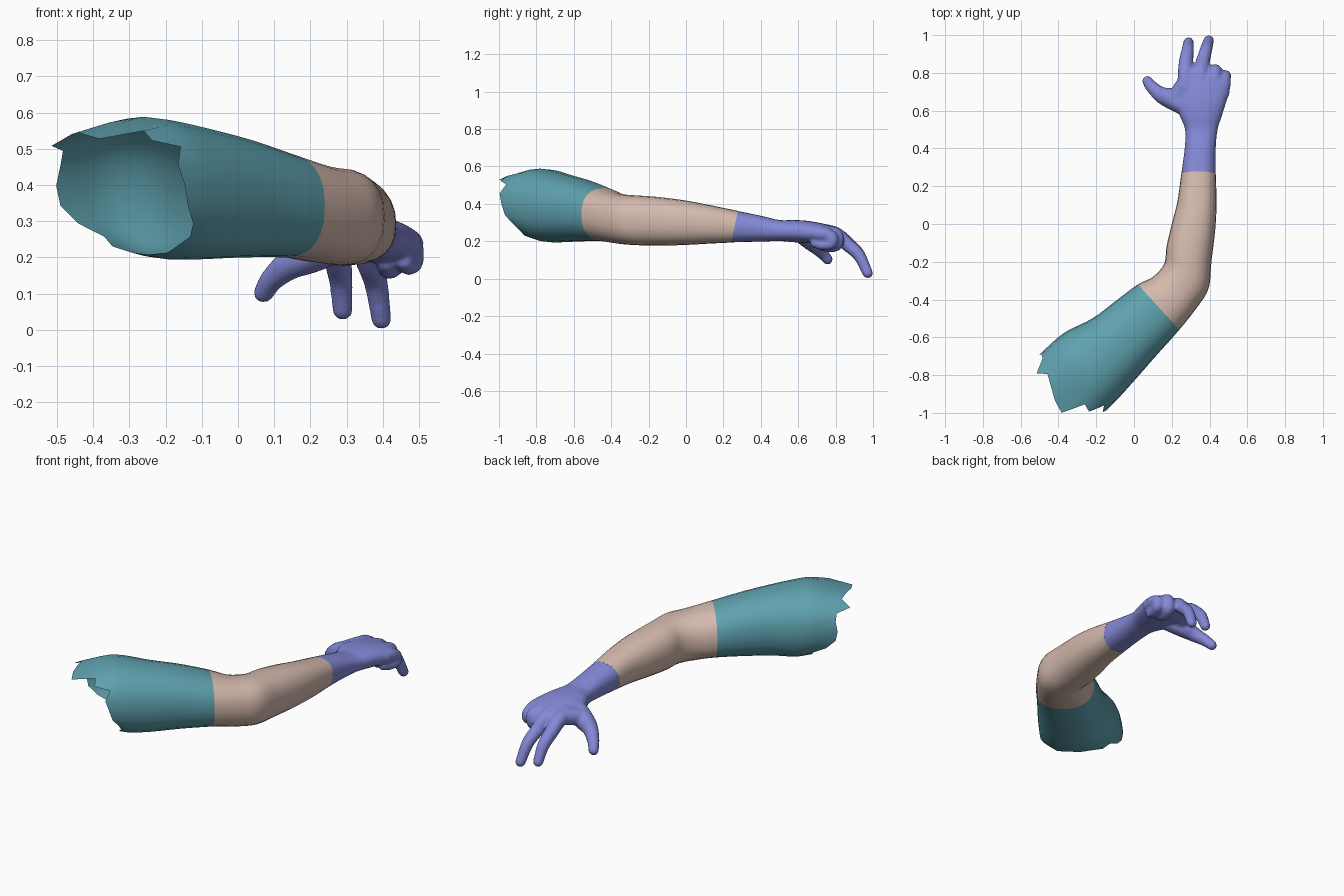
import bpy, bmesh, math
from mathutils import Vector, Matrix

if "Cube" in bpy.data.objects:
    bpy.data.objects.remove(bpy.data.objects["Cube"])

N, SUB = 24, 4          # vertices per ring, rings per section


def spline(pts, sub):
    """Catmull-Rom through tuples of any size."""
    p = [tuple(2 * a - b for a, b in zip(pts[0], pts[1]))] + list(pts)
    p.append(tuple(2 * a - b for a, b in zip(pts[-1], pts[-2])))
    out = []
    for i in range(1, len(p) - 2):
        for s in range(sub):
            t = s / sub
            out.append([0.5 * (2 * b + (c - a) * t + (2 * a - 5 * b + 4 * c - d) * t * t
                               + (3 * b - a - 3 * c + d) * t ** 3)
                        for a, b, c, d in zip(*p[i - 1:i + 3])])
    return out + [list(pts[-1])]


def ring(sec):
    """Rounded cross-section between a left and a right edge point."""
    lx, ly, rx, ry, zb, zt = sec
    pts = []
    for k in range(N):
        a = 2 * math.pi * k / N
        c, s = math.cos(a), math.sin(a)
        u = math.copysign(abs(c) ** 0.86, c)
        v = math.copysign(abs(s) ** 0.86, s)
        pts.append(Vector(((lx + rx) / 2 + u * (lx - rx) / 2,
                           (ly + ry) / 2 + u * (ly - ry) / 2,
                           (zb + zt) / 2 + v * (zt - zb) / 2)))
    return pts


def loft(bm, rings, capped=False):
    rows = [[bm.verts.new(p) for p in r] for r in rings]
    for a, b in zip(rows, rows[1:]):
        for k in range(N):
            j = (k + 1) % N
            bm.faces.new((a[k], a[j], b[j], b[k]))
    if capped:
        bm.faces.new(rows[0])
        bm.faces.new(rows[-1])
    bmesh.ops.recalc_face_normals(bm, faces=bm.faces)


def cut(bm, **side):
    """Trim at the slanted wrist plane."""
    bmesh.ops.bisect_plane(bm, geom=bm.verts[:] + bm.edges[:] + bm.faces[:],
                           plane_co=(0.34, 0.26, 0.28), plane_no=(0, 1, -0.22), **side)


def finish(name, bm, color):
    me = bpy.data.meshes.new(name)
    bm.to_mesh(me)
    bm.free()
    ob = bpy.data.objects.new(name, me)
    bpy.context.collection.objects.link(ob)
    mat = bpy.data.materials.new(name + "_color")
    mat.diffuse_color = (*color, 1)
    mat.use_nodes = True
    mat.node_tree.nodes["Principled BSDF"].inputs["Base Color"].default_value = mat.diffuse_color
    me.materials.append(mat)
    me.shade_smooth()
    return ob


# Sections from shoulder to knuckles: left x,y, right x,y, bottom z, top z
sections = [
    (-0.46, -0.65, -0.14, -0.98, 0.208, 0.592),
    (-0.36, -0.57, -0.08, -0.92, 0.195, 0.583),
    (-0.22, -0.50, 0.01, -0.82, 0.195, 0.558),
    (-0.10, -0.41, 0.115, -0.70, 0.200, 0.528),
    (0.02, -0.32, 0.24, -0.56, 0.200, 0.485),
    (0.10, -0.28, 0.335, -0.44, 0.187, 0.455),
    (0.16, -0.21, 0.395, -0.34, 0.180, 0.446),
    (0.172, -0.12, 0.41, -0.20, 0.177, 0.438),
    (0.20, 0.00, 0.43, -0.03, 0.180, 0.420),
    (0.23, 0.12, 0.437, 0.11, 0.187, 0.396),
    (0.252, 0.28, 0.433, 0.27, 0.195, 0.363),
    (0.268, 0.40, 0.433, 0.40, 0.198, 0.337),
    (0.27, 0.50, 0.443, 0.50, 0.201, 0.314),
    (0.24, 0.58, 0.465, 0.57, 0.195, 0.314),
    (0.23, 0.66, 0.49, 0.65, 0.190, 0.309),
    (0.235, 0.75, 0.512, 0.73, 0.188, 0.293),
    (0.245, 0.82, 0.507, 0.77, 0.205, 0.275),
]
rings = [ring(s) for s in spline(sections, SUB)]

# Upper arm: open tube with a torn shoulder rim, long on top, cut back below
rim = [.06, .05, .06, .14, .10, .13, .17, .19, .07, .08, 0, .03,
       .01, -.01, -.05, -.07, -.06, -.08, -.075, -.08, -.06, -.07, 0, .05]
for i in range(8):
    for p, off in zip(rings[i], rim):
        off *= 1 - i / 8 if off < 0 else (1, .3, 0, 0, 0, 0, 0, 0)[i]
        p.x = max(-0.515, p.x - 0.7 * off)
        p.y = max(-1, p.y - 0.7 * off)
        p.z += (0.38 - p.z) * max(off, 0) * 1.5
bm = bmesh.new()
loft(bm, rings[:4 * SUB + 1])
finish("upper_arm", bm, (0.115, 0.36, 0.43))

# Forearm: open tube through the elbow to the wrist cut
bm = bmesh.new()
loft(bm, rings[4 * SUB:11 * SUB + 1])
cut(bm, clear_outer=True)
finish("forearm", bm, (0.66, 0.49, 0.42))

# Hand: wrist and palm loft plus finger chains (x, y, z, radius), fused
fingers = [
    # thumb
    [(.30, .61, .25, .055), (.205, .66, .213, .057), (.145, .683, .182, .044),
     (.095, .725, .140, .034), (.071, .757, .103, .029)],
    # thumb web
    [(.215, .655, .225, .05), (.262, .73, .24, .048)],
    # index
    [(.275, .72, .25, .045), (.272, .80, .235, .042), (.276, .862, .19, .039),
     (.284, .920, .135, .034), (.289, .961, .055, .029)],
    # middle
    [(.35, .72, .255, .043), (.355, .80, .238, .041), (.365, .86, .185, .038),
     (.382, .925, .125, .034), (.396, .972, .030, .029)],
    # web between index and middle
    [(.30, .785, .235, .04), (.335, .80, .235, .04)],
    # ring finger, curled
    [(.42, .72, .25, .042), (.428, .80, .235, .039), (.428, .805, .185, .036),
     (.415, .76, .172, .032), (.41, .71, .185, .028)],
    # little finger, curled
    [(.468, .69, .245, .038), (.479, .773, .225, .035), (.482, .778, .190, .032),
     (.470, .735, .180, .029), (.46, .69, .19, .027)],
]
bm = bmesh.new()
loft(bm, rings[9 * SUB:], capped=True)
for f in fingers:
    for x, y, z, r in spline(f, 9):
        bmesh.ops.create_icosphere(bm, subdivisions=2, radius=r,
                                   matrix=Matrix.Translation((x, y, z)))
hand = finish("hand", bm, (0.23, 0.25, 0.68))
bpy.context.view_layer.objects.active = hand
m = hand.modifiers.new("fuse", 'REMESH')
m.mode, m.voxel_size, m.use_smooth_shade = 'VOXEL', 0.008, True
s = hand.modifiers.new("soften", 'SMOOTH')
s.factor, s.iterations = 0.5, 6
for name in ("fuse", "soften"):
    bpy.ops.object.modifier_apply(modifier=name)
bm = bmesh.new()
bm.from_mesh(hand.data)
cut(bm, clear_inner=True)
bm.to_mesh(hand.data)
bm.free()
hand.data.shade_smooth()
